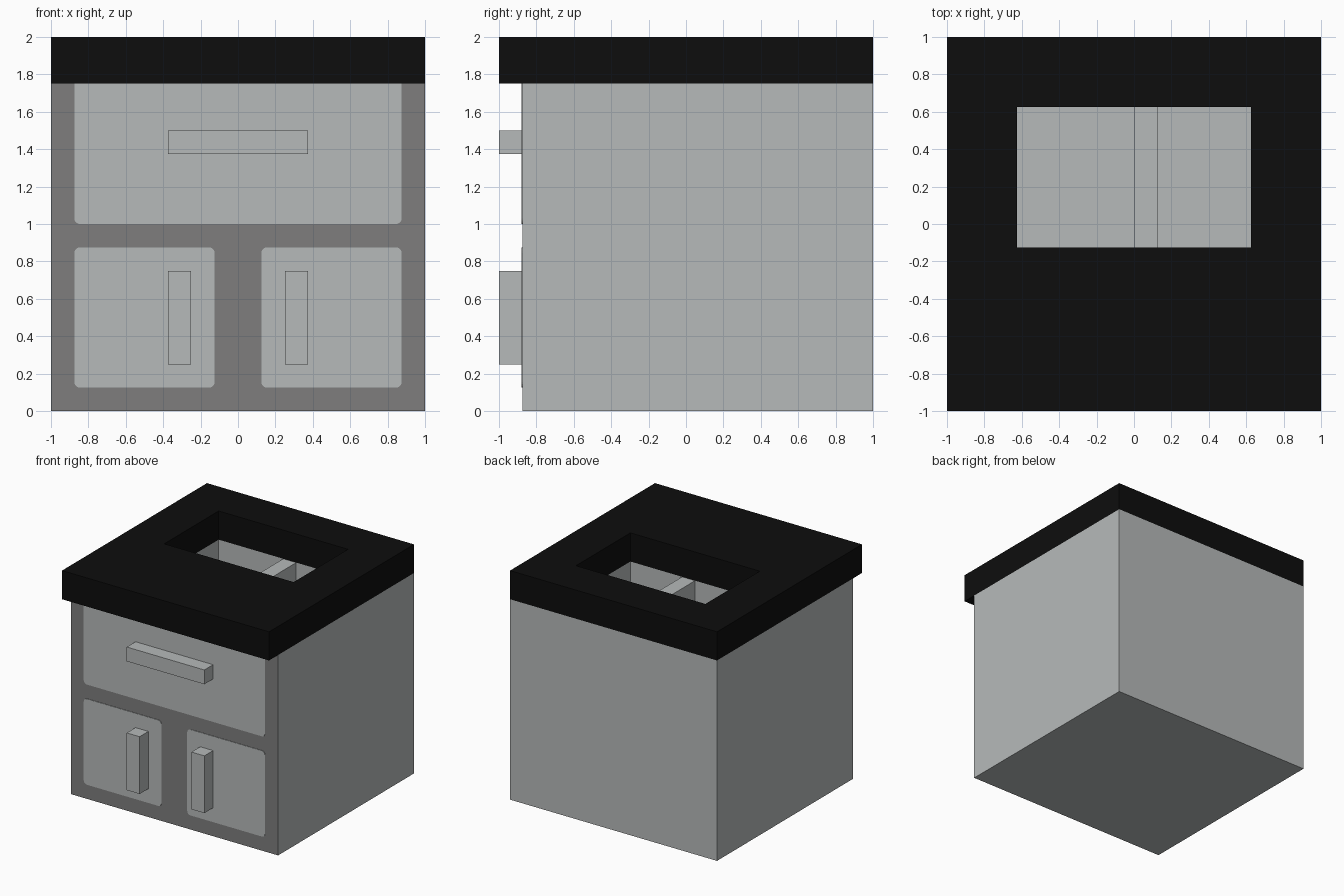
import bpy, bmesh, math

cube = bpy.data.objects.get("Cube")
if cube:
    bpy.data.objects.remove(cube)


def material(name, rgb):
    m = bpy.data.materials.new(name)
    m.use_nodes = True
    m.diffuse_color = (*rgb, 1)
    bsdf = next(n for n in m.node_tree.nodes if n.type == 'BSDF_PRINCIPLED')
    bsdf.inputs["Base Color"].default_value = (*rgb, 1)
    return m


LIGHT = material("light grey", (0.468, 0.491, 0.491))
FRAME = material("mid grey", (0.209, 0.207, 0.207))
BLACK = material("black", (0.004, 0.004, 0.004))


def finish(name, bm, *mats):
    bmesh.ops.recalc_face_normals(bm, faces=bm.faces)
    mesh = bpy.data.meshes.new(name)
    bm.to_mesh(mesh)
    bm.free()
    for m in mats:
        mesh.materials.append(m)
    ob = bpy.data.objects.new(name, mesh)
    bpy.context.collection.objects.link(ob)
    return ob


def rect(x0, x1, y0, y1):
    return [(x0, y0), (x1, y0), (x1, y1), (x0, y1)]


def hollow_block(name, outer, hole, z0, z1, floor, *mats):
    """Block with a rectangular recess; floor=None cuts right through."""
    bm = bmesh.new()
    inner_z = z0 if floor is None else floor
    rings = [[bm.verts.new((x, y, z)) for x, y in shape]
             for shape, z in ((outer, z0), (outer, z1), (hole, z1), (hole, inner_z))]
    pairs = list(zip(rings, rings[1:]))
    if floor is None:
        pairs.append((rings[3], rings[0]))
    else:
        bm.faces.new(rings[0])
        bm.faces.new(rings[3])
    for a, b in pairs:
        for i in range(4):
            j = (i + 1) % 4
            bm.faces.new((a[i], a[j], b[j], b[i]))
    return finish(name, bm, *mats)


def box(name, x, y, z, mat):
    bm = bmesh.new()
    bmesh.ops.create_cube(bm, size=1)
    for v in bm.verts:
        v.co = [lo + (c + 0.5) * (hi - lo) for c, (lo, hi) in zip(v.co, (x, y, z))]
    return finish(name, bm, mat)


def panel(name, x0, x1, z0, z1, round_top=True, r=0.03):
    """Thin front plate with rounded corners."""
    corners = [(x0 + r, z0 + r, 180, True), (x1 - r, z0 + r, 270, True),
               (x1 - r, z1 - r, 0, round_top), (x0 + r, z1 - r, 90, round_top)]
    points = []
    for cx, cz, start, rounded in corners:
        if rounded:
            for k in range(5):
                a = math.radians(start + 22.5 * k)
                points.append((cx + r * math.cos(a), cz + r * math.sin(a)))
        else:
            points.append((x1 if start == 0 else x0, z1))
    bm = bmesh.new()
    face = bm.faces.new([bm.verts.new((x, FRONT, z)) for x, z in points])
    ext = bmesh.ops.extrude_face_region(bm, geom=[face])["geom"]
    for v in ext:
        if isinstance(v, bmesh.types.BMVert):
            v.co.y -= 0.004
    return finish(name, bm, LIGHT)


FRONT = -0.875
TOP = 1.75
FLOOR = 1.25
basin = rect(-0.625, 0.625, -0.125, 0.625)

# Cabinet body with sunken basin; the outer front face is the darker frame
body = hollow_block("cabinet_body", rect(-1, 1, FRONT, 1), basin, 0, TOP, FLOOR, LIGHT, FRAME)
for p in body.data.polygons:
    if p.center.y < FRONT + 0.01:
        p.material_index = 1

# Countertop with opening, and the divider between the two bowls
hollow_block("countertop", rect(-1, 1, -1, 1), basin, TOP, 2, None, BLACK)
box("basin_divider", (0, 0.125), (-0.125, 0.625), (FLOOR, TOP), LIGHT)

# Drawer
panel("drawer_front", -0.875, 0.875, 1.0, TOP, round_top=False)
box("drawer_handle", (-0.375, 0.375), (-1, FRONT), (1.375, 1.5), LIGHT)

# Doors, mirrored left and right
for side, s in (("left", 1), ("right", -1)):
    panel(side + "_door", *sorted((0.125 * s, 0.875 * s)), 0.125, 0.875)
    box(side + "_door_handle", sorted((0.25 * s, 0.375 * s)), (-1, FRONT), (0.25, 0.75), LIGHT)
